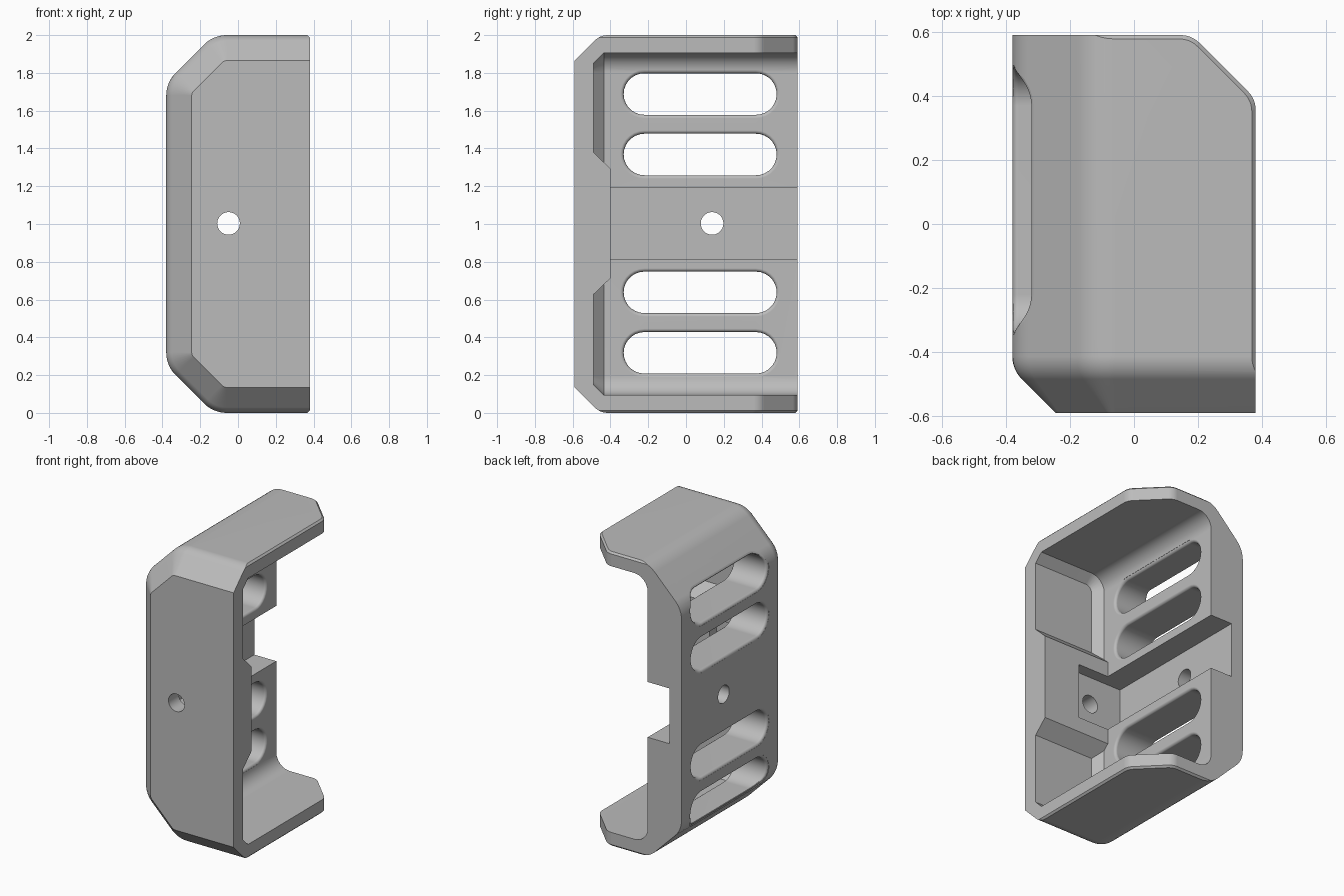
import bpy, bmesh, math
from mathutils import Vector

if "Cube" in bpy.data.objects:
    bpy.data.objects.remove(bpy.data.objects["Cube"])

grey = bpy.data.materials.new("plain_grey")
grey.use_nodes = True
COLOUR = (0.5, 0.5, 0.5, 1)
grey.diffuse_color = COLOUR
grey.node_tree.nodes["Principled BSDF"].inputs["Base Color"].default_value = COLOUR

MID = 1.003     # height of the middle
WALL = -0.125   # inner face of the side wall
SOFT = 0.018    # rounding of the slot rims


def fillet(points, radii, steps=6):
    """Round the corners of an open 2D path; radius 0 keeps a corner."""
    out = []
    for i, (p, r) in enumerate(zip(points, radii)):
        p = Vector(p)
        if r <= 0:
            out.append(p)
            continue
        a = (Vector(points[i - 1]) - p).normalized()
        b = (Vector(points[i + 1]) - p).normalized()
        half = a.angle(b) / 2
        centre = p + (a + b).normalized() * r / math.sin(half)
        start = p + a * r / math.tan(half) - centre
        end = p + b * r / math.tan(half) - centre
        total = start.angle(end)
        for k in range(steps + 1):
            t = k / steps
            out.append(centre + (start * math.sin((1 - t) * total)
                                 + end * math.sin(t * total)) / math.sin(total))
    return out


def solid(name, rings):
    """Closed solid skinned through equal-length rings of 3D points."""
    bm = bmesh.new()
    loops = [[bm.verts.new(p) for p in ring] for ring in rings]
    for lo, hi in zip(loops, loops[1:]):
        for i in range(len(lo)):
            j = (i + 1) % len(lo)
            bm.faces.new((lo[i], lo[j], hi[j], hi[i]))
    bm.faces.new(loops[0])
    bm.faces.new(loops[-1])
    bmesh.ops.recalc_face_normals(bm, faces=bm.faces)
    mesh = bpy.data.meshes.new(name)
    bm.to_mesh(mesh)
    bm.free()
    mesh.materials.append(grey)
    ob = bpy.data.objects.new(name, mesh)
    bpy.context.collection.objects.link(ob)
    return ob


def prism(name, outline, axis, lo, hi):
    """Extrude a 2D outline along one axis."""
    def place(p, d):
        c = list(p)
        c.insert(axis, d)
        return c
    return solid(name, [[place(p, d) for p in outline] for d in (lo, hi)])


def tray(name, left, right, low, high, chamfer, radius, depth_path):
    """Profile across x and z, swept along y with a varying inset."""
    rings = []
    for y, i in depth_path:
        x, z0, z1, r = left + i, low + i, high - i, radius - i
        if chamfer:
            c = chamfer - i * (2 - math.sqrt(2))
            corners = [(x + c, z0), (x, z0 + c), (x, z1 - c), (x + c, z1)]
        else:
            corners = [(x, z0), (x, z1)]
        path = [(right, z0)] + corners + [(right, z1)]
        ring = fillet(path, [0] + [r] * len(corners) + [0])
        rings.append([(p.x, y, p.y) for p in ring])
    return solid(name, rings)


def combine(body, other, operation):
    mod = body.modifiers.new(operation, "BOOLEAN")
    mod.operation = operation
    mod.solver = "EXACT"
    mod.object = other
    bpy.context.view_layer.objects.active = body
    bpy.ops.object.modifier_apply(modifier=mod.name)
    bpy.data.objects.remove(other)


def stadium(y0, y1, z, r, steps=14):
    """Outline with half-round ends; equal y0 and y1 give a circle."""
    pts = []
    for y, start in ((y1, -math.pi / 2), (y0, math.pi / 2)):
        for k in range(steps + (y0 != y1)):
            a = start + math.pi * k / steps
            pts.append((y + r * math.cos(a), z + r * math.sin(a)))
    return pts


def skin(z):
    """Outer x of the side wall, following its top and bottom chamfers."""
    d = abs(z - MID) - 0.75
    return -0.38 + (d + math.hypot(d, 0.03)) / 2


def slot(z):
    """Long slot cutter, flared with a rounded rim at both wall faces."""
    def ring(extra, place):
        return [(place(h), y, h) for y, h in stadium(-0.22, 0.37, z, 0.11 + extra)]
    rim = [(SOFT * (1 - math.sin(a)), SOFT * (1 - math.cos(a)))
           for a in (math.pi / 2 * k / 4 for k in range(5))]
    rings = [ring(SOFT, lambda h: -0.6)]
    rings += [ring(e, lambda h, d=d: skin(h) + d) for e, d in rim]
    rings += [ring(e, lambda h, d=d: WALL - d) for e, d in reversed(rim)]
    rings += [ring(SOFT, lambda h: 0.0)]
    return solid("slot", rings)


def plan_ring(z, i):
    """Plan outline with clipped rear corner, shrunk by i."""
    x, y, c = 0.38 - i, 0.59 - i, 0.2 - 0.586 * i
    pts = fillet([(-1, -1), (x, -1), (x, y - c), (x - c, y), (-1, y)],
                 [0, 0, 0.08, 0.08, 0])
    return [(p.x, p.y, z) for p in pts]


# Outer shell with chamfered front and outer edges
shell = tray("bracket_shell", -0.38, 0.5, 0, 2, 0.25, 0.17,
             fillet([(-0.59, 0.135), (-0.455, 0), (0.7, 0)], [0, 0.1, 0]))

# Hollow, open to the side and back
combine(shell, tray("hollow", WALL, 0.8, 0.095, 1.905, 0, 0.1,
                    [(-0.49, 0.055), (-0.435, 0), (0.9, 0)]), "DIFFERENCE")

# Thickened pad on the inside of the front wall
pad = [(-0.52, -0.405), (-0.4, -0.29), (-0.4, 0.29), (-0.52, 0.405)]
combine(shell, prism("pad", [(y, MID + z) for y, z in pad], 0, -0.25, 0.45), "UNION")

# Trim to the plan outline, easing the top and bottom rims
combine(shell, solid("plan_trim", [plan_ring(z, i) for z, i in (
    (-0.05, 0.062), (0.012, 0), (1.988, 0), (2.05, 0.062))]), "INTERSECT")

# Channel across the side wall and into the pad
channel = [(y, MID + z) for y, z in ((-0.48, -0.188), (0.8, -0.188), (0.8, 0.188), (-0.48, 0.188))]
combine(shell, prism("channel", channel, 0, -0.29, 0.105), "DIFFERENCE")

# Four long slots in the side wall
for offset in (-0.685, -0.365, 0.365, 0.685):
    combine(shell, slot(MID + offset), "DIFFERENCE")

# Screw holes in the side and front walls
combine(shell, prism("side_hole", stadium(0.138, 0.138, MID, 0.06), 0, -0.6, 0), "DIFFERENCE")
combine(shell, prism("front_hole", stadium(-0.05, -0.05, MID, 0.06), 1, -0.8, -0.3), "DIFFERENCE")

# Smooth roundings with clean flat faces
bpy.ops.object.select_all(action="DESELECT")
shell.select_set(True)
bpy.ops.object.shade_smooth_by_angle(angle=math.radians(30))
normals = shell.modifiers.new("flat_face_normals", "WEIGHTED_NORMAL")
normals.keep_sharp = True
